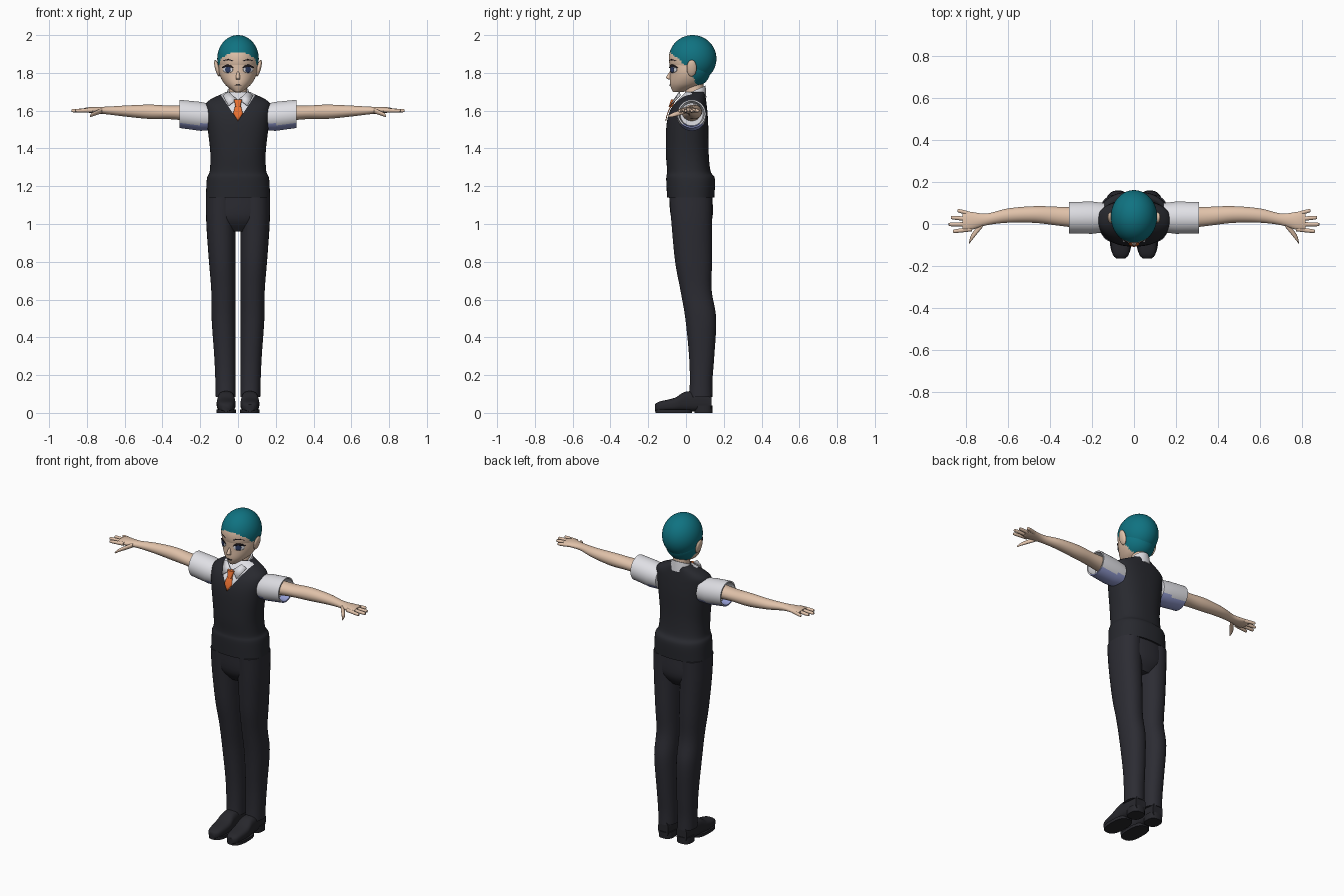
import bpy, bmesh, math
from mathutils import Vector, Matrix
from mathutils.bvhtree import BVHTree

if "Cube" in bpy.data.objects:
    bpy.data.objects.remove(bpy.data.objects["Cube"])


def material(name, *rgb):
    m = bpy.data.materials.new(name)
    m.use_nodes = True
    m.diffuse_color = (*rgb, 1)
    shader = next(n for n in m.node_tree.nodes if n.type == "BSDF_PRINCIPLED")
    shader.inputs["Base Color"].default_value = (*rgb, 1)
    return m


SKIN = material("skin", .75, .54, .4)
HAIR = material("teal hair", .005, .17, .22)
VEST = material("charcoal vest", .021, .022, .028)
TROUSERS = material("dark trousers", .025, .025, .033)
SHOE = material("black leather", .02, .02, .025)
SHIRT = material("white shirt", .74, .74, .78)
SHADE = material("lavender cloth", .3, .34, .66)
TIE = material("orange tie", .8, .16, .03)
IRIS = material("navy iris", .03, .05, .14)
LASH = material("dark lash", .02, .015, .02)


def finish(name, bm, mat, mirror=False):
    """Turn the mesh into a smooth shaded object, mirrored if asked."""
    bmesh.ops.recalc_face_normals(bm, faces=bm.faces)
    mesh = bpy.data.meshes.new(name)
    bm.to_mesh(mesh)
    bm.free()
    mesh.materials.append(mat)
    ob = bpy.data.objects.new(name, mesh)
    bpy.context.collection.objects.link(ob)
    bpy.ops.object.select_all(action="DESELECT")
    ob.select_set(True)
    bpy.context.view_layer.objects.active = ob
    bpy.ops.object.shade_smooth_by_angle(angle=math.radians(50))
    if mirror:
        mod = ob.modifiers.new("Mirror", "MIRROR")
        mod.use_mirror_merge = False
    return ob


def smooth_rows(rows, steps):
    """Interpolate the rings with a smooth curve."""
    out = []
    last = len(rows) - 1
    for i in range(last):
        before, start, end, after = (rows[max(0, min(last, i + k))] for k in (-1, 0, 1, 2))
        for s in range(steps):
            t = s / steps
            row = []
            for p, q, r, w in zip(before, start, end, after):
                bend = 2*p - 5*q + 4*r - w + t * (3*(q - r) + w - p)
                row.append(q + t * (r - p + t * bend) / 2)
            out.append(row)
    return out + [rows[last]]


def loft(name, rows, mat, axis="z", seg=32, steps=5, power=2, mirror=False):
    """Skin rings of (x, y, z, radius, radius) lying across the given axis."""
    across = {"z": (0, 1), "x": (1, 2), "y": (0, 2)}[axis]
    bm = bmesh.new()
    rings = []
    for *centre, ru, rv in smooth_rows(rows, steps):
        ring = []
        for k in range(seg):
            t = math.tau * (k + .5) / seg
            p = Vector(centre)
            for ax, r, f in zip(across, (ru, rv), (math.cos(t), math.sin(t))):
                p[ax] += r * math.copysign(abs(f) ** (2 / power), f)
            ring.append(bm.verts.new(p))
        rings.append(ring)
    for a, b in zip(rings, rings[1:]):
        for k in range(seg):
            n = (k + 1) % seg
            bm.faces.new((a[k], a[n], b[n], b[k]))
    bm.faces.new(rings[0])
    bm.faces.new(rings[-1])
    return finish(name, bm, mat, mirror)


def body(name, rows, mat, **kw):
    """Loft upward from rows of (z, half width, front y, back y)."""
    return loft(name, [(0, (f + b) / 2, z, w, (b - f) / 2) for z, w, f, b in rows], mat, **kw)


def ball(name, centre, radii, mat, tilt=0, mirror=False):
    bm = bmesh.new()
    shape = (Matrix.Translation(centre) @ Matrix.Rotation(tilt, 4, "Y")
             @ Matrix.Diagonal((*radii, 1)))
    bmesh.ops.create_uvsphere(bm, u_segments=64, v_segments=48, radius=1, matrix=shape)
    return finish(name, bm, mat, mirror)


def paint(ob, mat, rule, cuts=()):
    """Give a second colour to faces whose centre meets the rule."""
    bm = bmesh.new()
    bm.from_mesh(ob.data)
    for point, normal in cuts:
        bmesh.ops.bisect_plane(bm, geom=bm.verts[:] + bm.edges[:] + bm.faces[:],
                               plane_co=point, plane_no=normal)
    for f in bm.faces:
        f.material_index = int(rule(f.calc_center_median()))
    bm.to_mesh(ob.data)
    bm.free()
    ob.data.materials.append(mat)


def patch(name, points, mat, target=None, lift=.003, mirror=True):
    """Thin plate, wrapped onto the front of a target if one is given."""
    bm = bmesh.new()
    bm.faces.new([bm.verts.new(p) for p in points])
    if target:
        bmesh.ops.triangulate(bm, faces=bm.faces[:])
        bmesh.ops.subdivide_edges(bm, edges=bm.edges[:], cuts=3, use_grid_fill=True)
        source = bmesh.new()
        source.from_mesh(target.data)
        tree = BVHTree.FromBMesh(source)
        source.free()
        for v in bm.verts:
            hit = tree.ray_cast(Vector((v.co.x, -1, v.co.z)), Vector((0, 1, 0)))[0]
            if hit:
                v.co.y = hit.y - lift
    ob = finish(name, bm, mat, mirror)
    mod = ob.modifiers.new("Thickness", "SOLIDIFY")
    mod.thickness = .004
    mod.offset = 0


def oval(x, z, width, height, bow=0):
    """Outline of an oval whose ends droop by the bow."""
    turns = [math.tau * k / 16 for k in range(16)]
    return [(x + width * math.cos(t), 0, z + height * math.sin(t) - bow * math.cos(t) ** 2)
            for t in turns]


# Head, with the hair painted on skull and nape
def is_hair(c):
    if c.y < .01:
        return c.z > 1.84 - .8 * min(0, c.y)
    return c.z > max(1.73, 1.86 - 2.2 * c.y)


skull = ball("skull", (0, .035, 1.875), (.11, .126, .125), SKIN)
face = body("face", [(1.7, .02, -.07, -.01), (1.74, .07, -.085, .09), (1.8, .1, -.085, .13),
                     (1.88, .1, -.088, .13)], SKIN, seg=64, steps=8)
for part in (skull, face):
    paint(part, HAIR, is_hair)
body("neck", [(1.62, .05, -.01, .1), (1.78, .045, 0, .09)], SKIN)
loft("nose", [(0, -.08, 1.81, .004, .004), (0, -.09, 1.775, .012, .016),
              (0, -.08, 1.764, .008, .008)], SKIN, seg=12)
ball("ears", (.11, .03, 1.825), (.012, .026, .045), SKIN, tilt=.25, mirror=True)

# Eyes, brows and mouth
patch("eye_whites", oval(.053, 1.817, .026, .017), SHIRT, face, .002)
patch("irises", oval(.053, 1.818, .014, .018), IRIS, face, .004)
patch("upper_lashes", oval(.055, 1.838, .03, .006, .012), LASH, face, .005)
patch("eyebrows", oval(.053, 1.87, .028, .003, .008), LASH, face)
patch("mouth", oval(0, 1.735, .018, .002), LASH, face, mirror=False)

# Knitted vest with a V opening
vest = body("vest", [(1.14, .17, -.1, .15), (1.24, .165, -.105, .153), (1.28, .15, -.1, .13),
                     (1.38, .147, -.107, .12), (1.52, .163, -.104, .118), (1.6, .172, -.085, .113),
                     (1.65, .16, -.05, .107), (1.7, .06, 0, .1)], VEST, seg=48, power=2.4)
SLOPE, V_BASE = .66, 1.545
paint(vest, SHIRT, lambda c: c.y < .03 and abs(c.x) < (c.z - V_BASE) * SLOPE,
      [((0, 0, V_BASE), (side, 0, -SLOPE)) for side in (-1, 1)])

# Collar rising toward the back, and tie
collar = body("collar", [(1.635, .08, -.045, .108), (1.7, .056, -.022, .104)], SHIRT)
for v in collar.data.vertices:
    v.co.z += .45 * (v.co.y - .03)
patch("collar_wings", [(.006, -.062, 1.66), (.05, -.035, 1.7), (.08, -.03, 1.68),
                       (.05, -.085, 1.625)], SHIRT)
patch("tie_blade", [(-.012, 0, 1.64), (.012, 0, 1.64), (.026, 0, 1.585), (0, 0, V_BASE),
                    (-.026, 0, 1.585)], TIE, vest, .007, mirror=False)
loft("tie_knot", [(0, -.082, 1.62, .012, .01), (0, -.066, 1.66, .022, .013)], TIE, power=3)

# Open sleeves with a lavender underside
sleeve_rings = [(.14, 1.565, .07), (.2, 1.57, .077), (.31, 1.583, .075),
                (.31, 1.583, .067), (.26, 1.58, .06)]
sleeves = loft("sleeves", [(x, .03, z, r, r) for x, z, r in sleeve_rings], SHIRT,
               axis="x", steps=1, mirror=True)
paint(sleeves, SHADE, lambda c: c.z < 1.53)

# Arms and hands
arm_rings = [(.26, .03, .05, .042), (.36, .037, .045, .036), (.47, .045, .04, .038),
             (.6, .04, .034, .029), (.7, .022, .028, .02), (.78, .014, .044, .016),
             (.815, .014, .04, .009)]
loft("arms", [(x, y, 1.58 + .03 * x, ry, rz) for x, y, ry, rz in arm_rings], SKIN,
     axis="x", mirror=True)
for k, tip in enumerate((.86, .88, .87, .84)):
    base, end = .023 * k - .024, .032 * k - .034
    loft("fingers_" + str(k + 1), [(.77, base, 1.602, .011, .011), (tip - .01, end, 1.6, .009, .009),
                                   (tip, end, 1.6, .003, .003)], SKIN,
         axis="x", seg=12, mirror=True)
loft("thumbs", [(.72, 0, 1.6, .016, .014), (.77, -.06, 1.58, .017, .011),
                (.784, -.09, 1.57, .006, .005)], SKIN, axis="x", seg=12, mirror=True)

# Trousers, with the inner legs kept at a steady gap
body("trouser_hips", [(.96, .08, -.03, .1), (1.03, .163, -.078, .14),
                      (1.15, .165, -.09, .14)], TROUSERS, power=2.3)
leg_rings = [(.085, .078, .053, .062), (.17, .08, .054, .06), (.3, .083, .057, .067),
             (.5, .078, .064, .082), (.65, .053, .065, .083), (.8, .04, .071, .098),
             (1, .03, .078, .107), (1.14, .025, .079, .113)]
loft("trouser_legs", [(rx + .012, y, z, rx, ry) for z, y, rx, ry in leg_rings], TROUSERS,
     power=2.2, mirror=True)

# Shoes with soles and heels, uppers given as y, height and half width
CENTRE = .063
upper_rings = [(-.165, .045, .02), (-.14, .06, .04), (-.06, .08, .05), (-.01, .11, .046),
               (.05, .115, .043), (.135, .105, .035)]
loft("shoe_uppers", [(CENTRE, y, top / 2 + .004, w, top / 2 - .004) for y, top, w in upper_rings],
     SHOE, axis="y", power=2.8, mirror=True)
for label, y, height, width, length in (("soles", -.065, .018, .052, .097),
                                        ("heels", .092, .04, .045, .048)):
    loft("shoe_" + label, [(CENTRE, y, z, width, length) for z in (0, height)], SHOE,
         steps=1, power=2.6, mirror=True)
